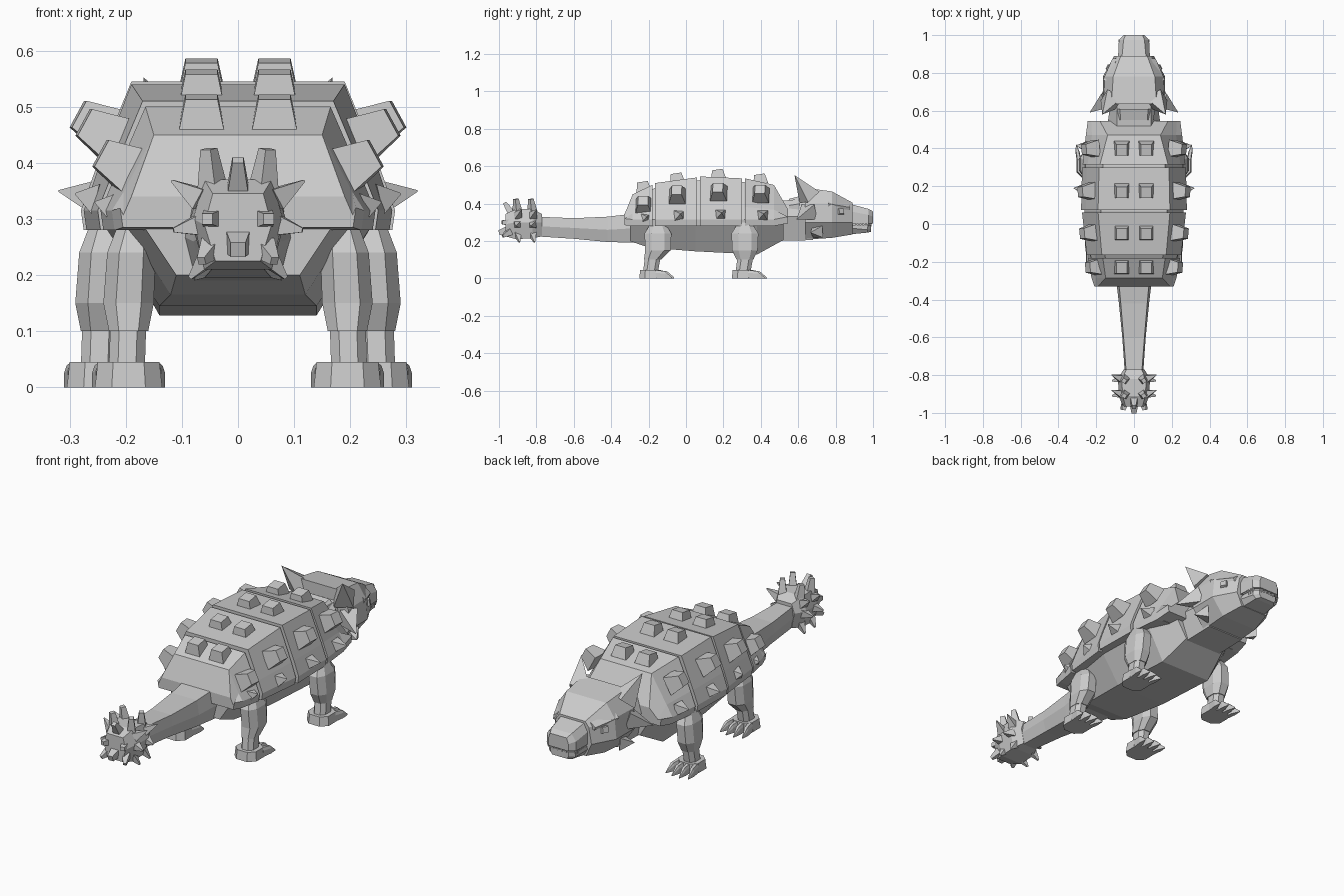
import bpy, bmesh, math
from mathutils import Vector, Matrix

cube = bpy.data.objects.get("Cube")
if cube:
    bpy.data.objects.remove(cube)

grey = bpy.data.materials.new("stone grey")
grey.use_nodes = True
grey.diffuse_color = (0.6, 0.6, 0.6, 1)
grey.node_tree.nodes["Principled BSDF"].inputs["Base Color"].default_value = grey.diffuse_color


def finish(name, bm, mirror=False):
    """Turn a bmesh into a flat shaded object, optionally mirrored over x."""
    bmesh.ops.recalc_face_normals(bm, faces=bm.faces)
    mesh = bpy.data.meshes.new(name)
    bm.to_mesh(mesh)
    bm.free()
    mesh.materials.append(grey)
    obj = bpy.data.objects.new(name, mesh)
    bpy.context.scene.collection.objects.link(obj)
    if mirror:
        obj.modifiers.new("mirror", "MIRROR").use_mirror_merge = False
    return obj


def skin(name, rings, mirror=False):
    """Loft closed rings of points and cap both ends."""
    bm = bmesh.new()
    loops = [[bm.verts.new(p) for p in ring] for ring in rings]
    count = len(loops[0])
    for a, b in zip(loops, loops[1:]):
        for i in range(count):
            j = (i + 1) % count
            bm.faces.new((a[i], a[j], b[j], b[i]))
    bm.faces.new(loops[0])
    bm.faces.new(loops[-1])
    return finish(name, bm, mirror)


def hull(name, sections):
    """Loft along y from half profiles, each (y, (x, z), (x, z), ...)."""
    rings = []
    for y, *half in sections:
        right = [(x, y, z) for x, z in half]
        rings.append(right + [(-x, y, z) for x, y, z in reversed(right)])
    return skin(name, rings)


def column(name, sections):
    """Loft upwards from bevelled rectangles (x, y, z, half x, half y)."""
    rings = []
    for x, y, z, hx, hy in sections:
        corners = [(1, .5), (.5, 1), (-.5, 1), (-1, .5), (-1, -.5), (-.5, -1), (.5, -1), (1, -.5)]
        rings.append([(x + a * hx, y + b * hy, z) for a, b in corners])
    return skin(name, rings, True)


def spike(name, base, tip, half, taper=0.0, mirror=True):
    """Four sided spike or blunt stud from base to tip."""
    base, tip = Vector(base), Vector(tip)
    axis = tip - base
    bm = bmesh.new()
    turn = axis.to_track_quat("Z", "Y").to_matrix().to_4x4()
    place = Matrix.Translation((base + tip) / 2) @ turn @ Matrix.Rotation(math.pi / 4, 4, "Z")
    bmesh.ops.create_cone(bm, cap_ends=True, segments=4, radius1=half * 1.41,
                          radius2=half * 1.41 * taper, depth=axis.length, matrix=place)
    return finish(name, bm, mirror)


# Armoured back: four bands separated by grooves over a smaller core
def shell(y, top, height, wide, low=.28):
    mid = low + (height - low) * .4
    return (y, (top, height), (top + (wide - top) * .72, mid), (wide, low + .035), (wide - .005, low))


bands = {
    "rump_band": [shell(-.33, .19, .34, .21, .285), shell(-.285, .15, .45, .225), shell(-.18, .165, .5, .245)],
    "hip_band": [shell(-.165, .17, .51, .25), shell(.06, .19, .54, .275)],
    "chest_band": [shell(.075, .19, .545, .28), shell(.3, .185, .535, .275)],
    "shoulder_band": [shell(.315, .18, .535, .272), shell(.47, .14, .5, .255), shell(.545, .18, .37, .245, .295)],
}
for name, sections in bands.items():
    hull(name, sections)
hull("shell_core", [shell(-.28, .13, .42, .2), shell(-.16, .155, .488, .232),
                    shell(.07, .175, .525, .262), shell(.31, .165, .515, .257), shell(.48, .13, .46, .22)])

# Belly
hull("belly", [(-.3, (.09, .34), (.17, .29), (.11, .2)),
               (-.2, (.1, .34), (.2, .29), (.12, .165)),
               (.05, (.1, .34), (.24, .29), (.14, .145)),
               (.38, (.1, .34), (.23, .29), (.14, .128)),
               (.52, (.1, .4), (.17, .3), (.11, .205))])

# Studs along the back and flanks
rows = [(-.225, .475, .205, .395, .225, .32), (-.045, .52, .235, .45, .26, .335),
        (.175, .54, .245, .465, .27, .34), (.4, .515, .225, .455, .257, .335)]
for y, top, fx, fz, lx, lz in rows:
    spike("back_stud", (.065, y, top - .01), (.065, y - .008, top + .042), .04, .72)
    spike("flank_stud", (fx - .022, y, fz - .012), (fx + .04, y - .005, fz + .022), .045, .6)
    reach = .05 if y > .1 else .03
    spike("side_spike", (lx - .01, y + .01, lz), (lx + reach, y + .015, lz + .01), .028, .05)

# Tail
hull("tail", [(-.25, (.085, .35), (.1, .27), (.08, .19)),
              (-.42, (.07, .33), (.08, .26), (.06, .195)),
              (-.6, (.055, .322), (.062, .27), (.045, .212)),
              (-.8, (.04, .33), (.048, .28), (.035, .225))])

# Tail club with studs and thorns on every side
hull("tail_club", [(-.77, (.04, .345), (.055, .3), (.04, .225)),
                   (-.82, (.065, .37), (.085, .3), (.06, .215)),
                   (-.91, (.06, .37), (.08, .3), (.06, .21)),
                   (-.965, (.045, .345), (.06, .29), (.04, .225))])
for y in (-.82, -.9):
    spike("club_top_stud", (.045, y, .35), (.052, y - .01, .425), .02, .55)
    spike("club_upper_thorn", (.065, y, .335), (.118, y + .02, .368), .02, .1)
    spike("club_side_thorn", (.065, y, .29), (.115, y - .01, .28), .02, .2)
    spike("club_lower_thorn", (.05, y, .235), (.085, y + .01, .195), .018, .2)
spike("club_end_stud", (.045, -.95, .3), (.055, -.985, .3), .016, .6)
spike("club_end_tooth", (.045, -.94, .25), (.065, -.98, .225), .018, .4)
spike("club_crest", (0, -.93, .345), (0, -.97, .405), .02, .5, False)
spike("club_tip", (0, -.95, .26), (0, -1, .245), .022, .6, False)

# Neck with raised collar
hull("neck", [(.45, (.09, .41), (.15, .33), (.1, .2)), (.68, (.09, .43), (.12, .33), (.1, .205))])
hull("neck_collar", [(.55, (.07, .425), (.105, .39), (.1, .3)), (.61, (.075, .44), (.11, .4), (.1, .3))])

# Head
hull("skull", [(.635, (.12, .485), (.16, .4), (.165, .3), (.1, .207)),
               (.78, (.11, .465), (.155, .4), (.165, .3), (.1, .217)),
               (.89, (.07, .405), (.09, .38), (.105, .3), (.075, .235))])
hull("upper_snout", [(.87, (.065, .4), (.085, .36), (.085, .295)),
                     (.975, (.055, .372), (.08, .34), (.08, .295)),
                     (1, (.045, .358), (.055, .33), (.055, .295))])
hull("lower_jaw", [(.87, (.08, .285), (.085, .27), (.065, .235)),
                   (.97, (.075, .285), (.072, .26), (.055, .245)),
                   (.99, (.05, .285), (.05, .265), (.04, .25))])
hull("mouth_lining", [(.87, (.07, .31), (.07, .27)), (.97, (.065, .31), (.065, .27)),
                      (.985, (.045, .31), (.045, .27))])
for i in range(5):
    y = .91 + i * .015
    spike("side_tooth", (.075, y, .3), (.075, y, .272), .006, .2)
for x in (.012, .036):
    spike("front_tooth", (x, .988, .3), (x, .988, .272), .007, .2)
spike("nostril", (.03, .985, .335), (.03, 1, .335), .009, .8)

# Brow ridges, eyes and horns
skin("brow", [[(.135, .76, .4), (.158, .76, .385), (.165, .76, .4), (.14, .76, .42)],
              [(.085, .875, .375), (.11, .875, .365), (.115, .875, .38), (.09, .875, .4)]], True)
spike("eye", (.12, .82, .355), (.142, .832, .36), .02, .7)
spike("crown_horn", (.12, .66, .435), (.168, .58, .552), .045)
spike("temple_horn", (.14, .66, .355), (.235, .59, .315), .042)
spike("cheek_spike", (.13, .705, .25), (.185, .665, .245), .032)

# Legs, feet and claws
legs = {"rear": (.195, -.15, -.19), "front": (.245, .315, .305)}
for side, (x, y, ankle) in legs.items():
    column(side + "_thigh", [(x, ankle + .01, .1, .035, .045), (x, y, .15, .045, .068),
                             (x - .005, y, .24, .043, .072), (x - .015, y, .3, .03, .035)])
    column(side + "_shin", [(x + .003, ankle, .035, .032, .04), (x, ankle + .015, .13, .032, .042)])
    column(side + "_foot", [(x, ankle, 0, .06, .06), (x, ankle, .045, .055, .055)])
    for k in (-1.5, -.5, .5, 1.5):
        spread, start = k * .03, ankle + .045 - abs(k) * .012
        toe = [(.013, 0), (.013, .03), (.008, .045), (-.008, .045), (-.013, .03), (-.013, 0)]
        rings = []
        for reach, scale in ((0, 1), (.05, .85), (.088, .12)):
            cx = x + spread * (1 + reach * 4)
            rings.append([(cx + a * scale, start + reach, b * scale) for a, b in toe])
        skin(side + "_claw", rings, True)
